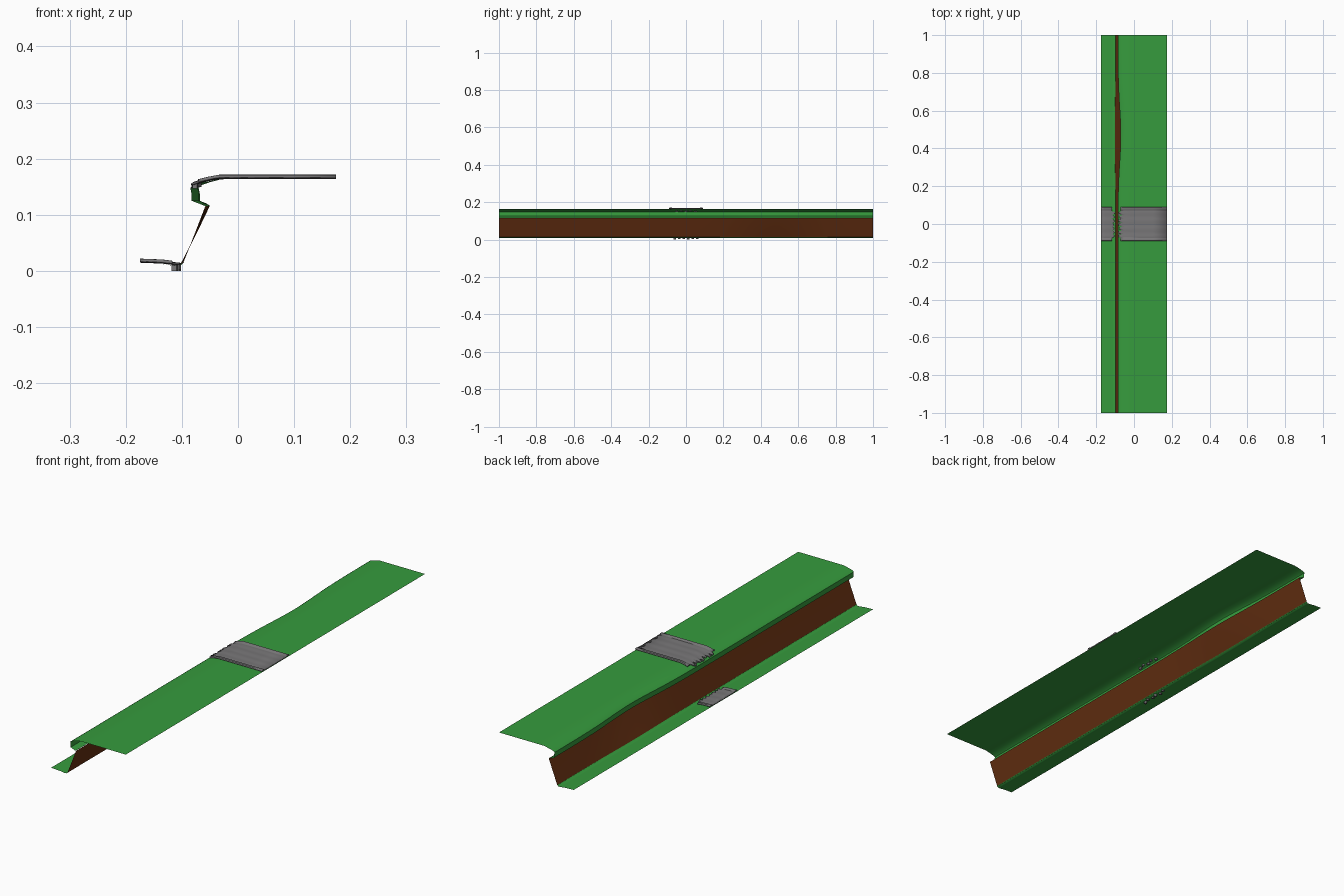
import bpy, math, random

if "Cube" in bpy.data.objects:
    bpy.data.objects.remove(bpy.data.objects["Cube"])
random.seed(4)


def material(name, rgb):
    m = bpy.data.materials.new(name)
    m.diffuse_color = (*rgb, 1)
    m.use_nodes = True
    m.node_tree.nodes["Principled BSDF"].inputs["Base Color"].default_value = m.diffuse_color
    return m


GRASS = material("grass green", (0.037, 0.33, 0.047))
EARTH = material("earth brown", (0.135, 0.03, 0.006))
STONE = material("road grey", (0.19, 0.185, 0.19))


def make(name, verts, faces, mat, angle=60):
    me = bpy.data.meshes.new(name)
    me.from_pydata(verts, [], faces)
    me.materials.append(mat)
    ob = bpy.data.objects.new(name, me)
    bpy.context.collection.objects.link(ob)
    bpy.context.view_layer.objects.active = ob
    ob.select_set(True)
    bpy.ops.object.shade_smooth_by_angle(angle=math.radians(angle))
    ob.select_set(False)
    return ob


def sheet(name, rows, mat, angle=60):
    """Quad sheet through equal-length rows of points."""
    n = len(rows[0])
    faces = [(i * n + j, i * n + j + 1, (i + 1) * n + j + 1, (i + 1) * n + j)
             for i in range(len(rows) - 1) for j in range(n - 1)]
    return make(name, [p for r in rows for p in r], faces, mat, angle)


# Shallow bay in the bank, centred on y = 0.47
def bay(y):
    return math.exp(-((y - 0.47) / 0.2) ** 2)


def sweep(name, profile, mat):
    # profile points: x, z, amount moved in x by the bay
    ys = [-1 + i * 0.05 for i in range(41)]
    return sheet(name, [[(x + k * bay(y), y, z) for x, z, k in profile] for y in ys], mat)


# Upper grass with overhanging lip
LIP = [(-0.060, 0.116, 0.010), (-0.070, 0.120, 0.014), (-0.083, 0.125, 0.015),
       (-0.083, 0.138, 0.015), (-0.085, 0.148, 0.015), (-0.078, 0.153, 0.014),
       (-0.060, 0.158, 0.010), (-0.035, 0.163, 0.004), (0.0, 0.163, 0), (0.175, 0.163, 0)]
sweep("upper_grass", LIP, GRASS)

# Earth wall and lower grass
sweep("earth_bank", [(-0.098, 0.013, -0.004), (-0.078, 0.064, 0.003), (-0.058, 0.116, 0.008)], EARTH)
FOOT = [(-0.175, 0.0135, 0), (-0.135, 0.012, 0), (-0.112, 0.009, -0.003),
        (-0.103, 0.009, -0.004), (-0.096, 0.015, -0.004)]
sweep("lower_grass", FOOT, GRASS)


def height(profile, x):
    for (x0, z0, _), (x1, z1, _) in zip(profile, profile[1:]):
        if x0 <= x <= x1:
            return z0 + (z1 - z0) * (x - x0) / (x1 - x0)
    return profile[-1][1]


# Road slabs: raised kerbs at both sides, ragged broken end at the cliff
def road(name, profile, start, kerb_end, short, far):
    cols = [(-0.088, 0.002), (-0.086, 0.0045), (-0.078, 0.0045), (-0.074, 0.0015)]
    mid = [(-0.068 + i * 0.136 / 20, 0.0015 + 0.0005 * math.cos(i)) for i in range(21)]
    cols = cols + mid + [(-y, h) for y, h in reversed(cols)]
    rows = []
    for i, (y, h) in enumerate(cols):
        end = kerb_end
        if abs(y) < 0.07:
            end = (short if i % 3 == 0 else far) + random.uniform(-0.004, 0.004)
        rows.append([])
        for t in (0, 0.3, 0.6, 0.75, 0.85, 0.93, 1):
            x = start + (end - start) * t
            rows[-1].append((x, y, height(profile, x) + h))
    if start > 0:
        rows = [list(reversed(r)) for r in rows]
    rows.reverse()
    ob = sheet(name, rows, STONE, 40)
    s = ob.modifiers.new("thickness", 'SOLIDIFY')
    s.thickness = 0.004
    s.offset = -1
    return ob


road("upper_road", LIP[4:], 0.175, -0.070, -0.064, -0.079)
road("lower_road", FOOT, -0.175, -0.117, -0.118, -0.106)


# Loose rubble chips on the broken ends
def chip(name, x, y, z, r, h):
    n = 5
    a = [random.uniform(-0.4, 0.4) + i * math.tau / n for i in range(n)]
    verts = [(x + r * math.cos(t), y + 1.3 * r * math.sin(t), zz)
             for zz in (z, z + h) for t in a]
    faces = [tuple(reversed(range(n))), tuple(range(n, 2 * n))]
    faces += [(i, (i + 1) % n, n + (i + 1) % n, n + i) for i in range(n)]
    make(name, verts, faces, STONE, 20)


for i in range(6):
    y = -0.06 + i * 0.024
    chip(f"lower_rubble_{i}", -0.113 + 0.006 * (i % 2), y, 0.0 + 0.002 * (i % 3), 0.006, 0.010)
for i in range(5):
    chip(f"upper_rubble_{i}", -0.077 + 0.006 * (i % 2), -0.05 + i * 0.025,
         0.147 + 0.002 * (i % 2), 0.006, 0.009)
